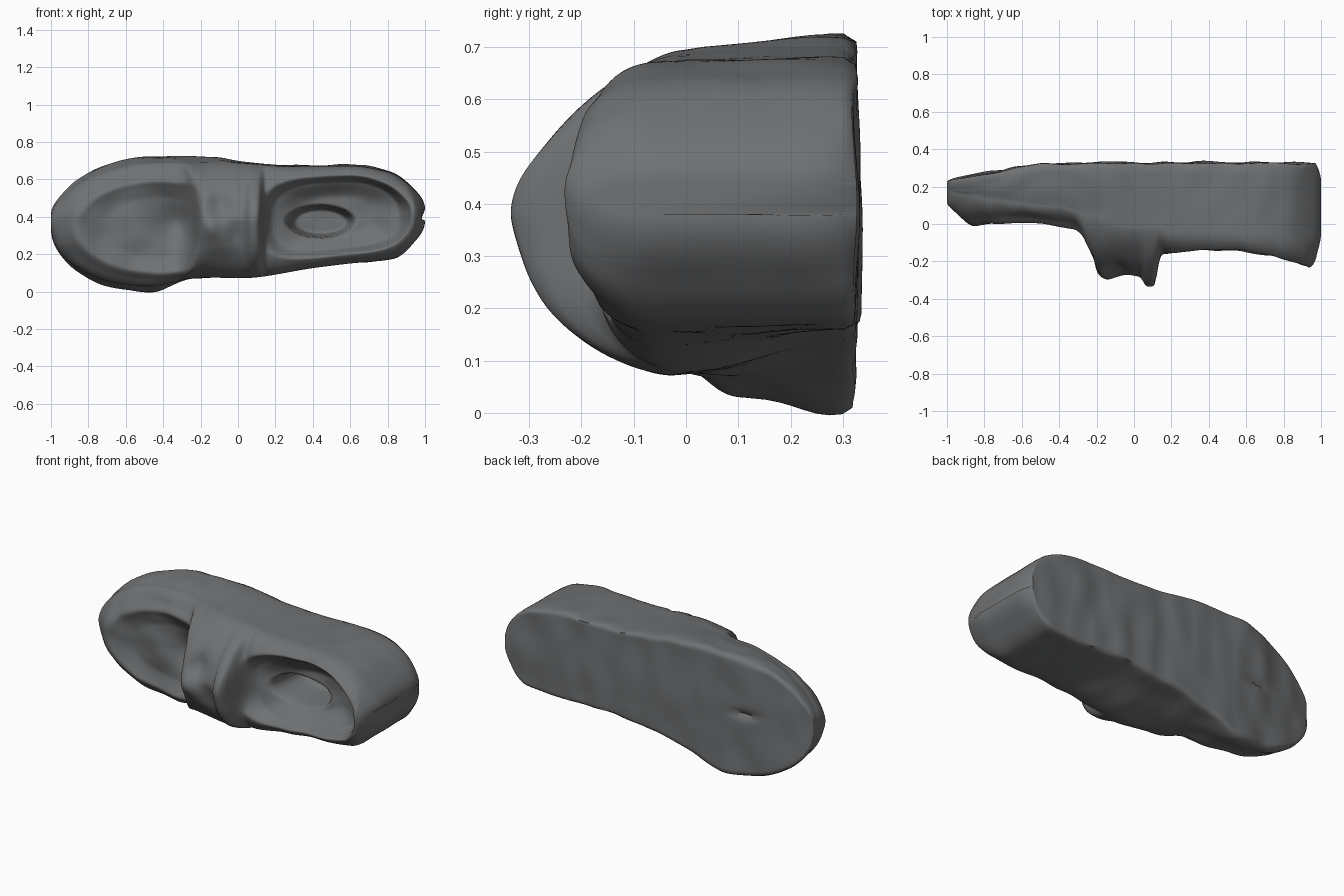
import bpy, bmesh, math
from mathutils import Vector, noise

if "Cube" in bpy.data.objects:
    bpy.data.objects.remove(bpy.data.objects["Cube"])

# Key points along the shoe (x, value): outline, crest height, rim height, sole
HI = [(-1, .41), (-.95, .51), (-.85, .605), (-.7, .68), (-.45, .726), (-.15, .72), (.05, .692),
      (.3, .675), (.6, .678), (.8, .645), (.95, .54), (1, .44)]
LO = [(-1, .34), (-.96, .21), (-.85, .1), (-.67, .02), (-.47, -.003), (-.25, .04), (.1, .07),
      (.4, .12), (.6, .145), (.83, .17), (.95, .27), (1, .38)]
# Lower edge of the sole, pulled in at the arch under the bulging upper
ARCH = [(-1, 0), (-.5, 0), (-.25, .03), (0, .07), (.2, .07), (.4, .045), (.65, .01), (1, 0)]
CREST = [(-1, .12), (-.96, .07), (-.86, .005), (-.7, -.01), (-.5, -.02), (-.3, -.06), (-.25, -.11),
         (-.19, -.265), (-.1, -.285), (.03, -.285), (.07, -.335), (.105, -.335), (.15, -.18),
         (.4, -.18), (.7, -.21), (.95, -.235), (.985, -.215), (1, -.17)]
EDGE = [(-1, .2), (-.8, .14), (-.5, .11), (-.25, .06), (0, -.02), (.2, -.02), (.6, -.03), (1, -.06)]
SOLE = [(-1, .235), (-.9, .262), (-.7, .295), (-.45, .33), (0, .337), (1, .33)]
POWER = [(-1, 2), (-.4, 2), (-.1, 1.8), (.1, 1.8), (.2, 2.6), (1, 2.6)]


def curve(keys, x):
    """Monotone-safe cubic interpolation, measured by angle so the ends stay round."""
    ang = lambda q: math.acos(max(-1, min(1, -q)))
    pts = [(ang(k), v) for k, v in keys]
    a = ang(x)
    i = 0
    while i < len(pts) - 2 and a > pts[i + 1][0]:
        i += 1

    def slope(j):
        if j == 0 or j == len(pts) - 1:
            k = max(0, j - 1)
            return (pts[k + 1][1] - pts[k][1]) / (pts[k + 1][0] - pts[k][0])
        s0 = (pts[j][1] - pts[j - 1][1]) / (pts[j][0] - pts[j - 1][0])
        s1 = (pts[j + 1][1] - pts[j][1]) / (pts[j + 1][0] - pts[j][0])
        return 0 if s0 * s1 <= 0 else 2 * s0 * s1 / (s0 + s1)
    (a0, v0), (a1, v1) = pts[i], pts[i + 1]
    h = a1 - a0
    t = (a - a0) / h
    return ((2 * t**3 - 3 * t**2 + 1) * v0 + (t**3 - 2 * t**2 + t) * h * slope(i)
            + (3 * t**2 - 2 * t**3) * v1 + (t**3 - t**2) * h * slope(i + 1))


def step(a, b, x):
    t = max(0, min(1, (x - a) / (b - a)))
    return t * t * (3 - 2 * t)


def bump(x, z, cx, cz, rx, rz):
    return math.exp(-((x - cx) / rx) ** 2 - ((z - cz) / rz) ** 2)


def upper(x, v, z):
    """Surface height of the upper at station x, cross position v."""
    # the strap flares towards the toe at its two ends
    flare = x + .07 * v * v * step(-.4, -.25, x) * (1 - step(-.15, -.02, x))
    crest, edge, p = curve(CREST, flare), curve(EDGE, x), curve(POWER, x)
    strap = step(-.35, -.2, x) * (1 - step(.1, .2, x))
    if v > 0:
        p -= .3 * strap
    y = edge + (crest - edge) * max(0, 1 - abs(v) ** p) ** (1 / p)

    # toe: raised moccasin seam round a softly sunken apron, deeper under the strap
    d = math.hypot((x + .42) / .45, (z - .345) / .25)
    fade = 1 - step(-.3, -.18, x)
    y += fade * (.04 * step(1, .6, d) - .016 * math.exp(-((d - 1) / .1) ** 2))
    y += .1 * bump(x, z, -.33, .36, .13, .13) * (1 - step(-.25, -.19, x))

    # strap: saddle dents and raised lips
    y += .04 * bump(x, z, -.1, .46, .06, .07) + .025 * bump(x, z, -.01, .3, .05, .08)
    y -= .02 * bump(x, z, -.15, .35, .04, .06)

    # heel opening: collar wall, shallow funnel and a steep pit in the middle
    q = ((abs(x - .525) / .415) ** 3 + (abs(v) / .83) ** 3) ** (1 / 3)
    if q < 1:
        floor = -.09 + .07 * step(.9, .4, q)
        floor += .22 * step(1.05, .75, math.hypot((x - .44) / .18, (z - .375) / .085))
        y += (floor - y) * step(1, .8, q)
    return y


# Shoe lying on its side: closed cross-sections lofted from toe to heel
STATIONS, TOP, BOTTOM, WALL = 260, 120, 30, 8
bm = bmesh.new()
rings = []
for i in range(STATIONS + 1):
    x = -math.cos(math.pi * i / STATIONS)
    lo, hi = curve(LO, x), curve(HI, x)
    mid, half = (lo + hi) / 2, (hi - lo) / 2
    inset = .91 + .07 * step(-.25, .1, x)
    sole = curve(SOLE, x)
    slo = lo + curve(ARCH, x)
    smid, shalf = (slo + hi) / 2, (hi - slo) / 2
    ring = []
    for j in range(TOP + 1):
        v = math.sin(math.pi * (j / TOP - .5))
        z = mid + half * inset * v
        y = upper(x, v, z) + .012 * noise.noise(Vector((x * 8, z * 8, 2)))
        ring.append((x, y, z))
    (_, y_low, z_low), (_, y_high, z_high) = ring[0], ring[-1]
    # side walls, blending from the upper to the sole edge
    low, high = [], []
    for k in range(1, WALL + 1):
        t = k / WALL
        s = 1 - (1 - t) ** 2
        r = .008 * noise.noise(Vector((x * 8, t * 2, 5)))
        high.append((x, y_high + (sole - .03 - y_high) * t, z_high + (hi - z_high) * s + r))
        low.append((x, y_low + (sole - .03 - y_low) * t, z_low + (slo - z_low) * step(0, 1, t) + r))
    ring += high
    # underside with a slightly rounded rim
    for j in range(BOTTOM + 1):
        v = .97 - 1.94 * j / BOTTOM
        z = smid + shalf * v
        y = sole - .008 + .014 * noise.noise(Vector((x * 7, z * 4, 8)))
        y -= .03 * bump(x, z, -.6, .38, .08, .015)
        ring.append((x, y, z))
    ring += low[::-1]
    # round the heel end off at the collar and at the sole
    end = .03 * step(.9, 1, x)
    ring = [(px - end * (step(-.05, -.22, py) + step(.27, .33, py)), py, pz) for px, py, pz in ring]
    rings.append([bm.verts.new(c) for c in ring])

n = len(rings[0])
for a, b in zip(rings, rings[1:]):
    for j in range(n):
        k = (j + 1) % n
        bm.faces.new((a[j], a[k], b[k], b[j]))
bm.faces.new(rings[0])
bm.faces.new(rings[-1])
bmesh.ops.recalc_face_normals(bm, faces=bm.faces)

mesh = bpy.data.meshes.new("loafer_shoe")
bm.to_mesh(mesh)
bm.free()
shoe = bpy.data.objects.new("loafer_shoe", mesh)
bpy.context.collection.objects.link(shoe)
soften = shoe.modifiers.new("soften", 'SMOOTH')
soften.factor = .5
soften.iterations = 2

# Dark grey leather
leather = bpy.data.materials.new("dark_leather")
leather.diffuse_color = (.16, .165, .17, 1)
leather.use_nodes = True
leather.node_tree.nodes["Principled BSDF"].inputs["Base Color"].default_value = leather.diffuse_color
mesh.materials.append(leather)

bpy.context.view_layer.objects.active = shoe
shoe.select_set(True)
bpy.ops.object.shade_smooth_by_angle(angle=math.radians(80))
